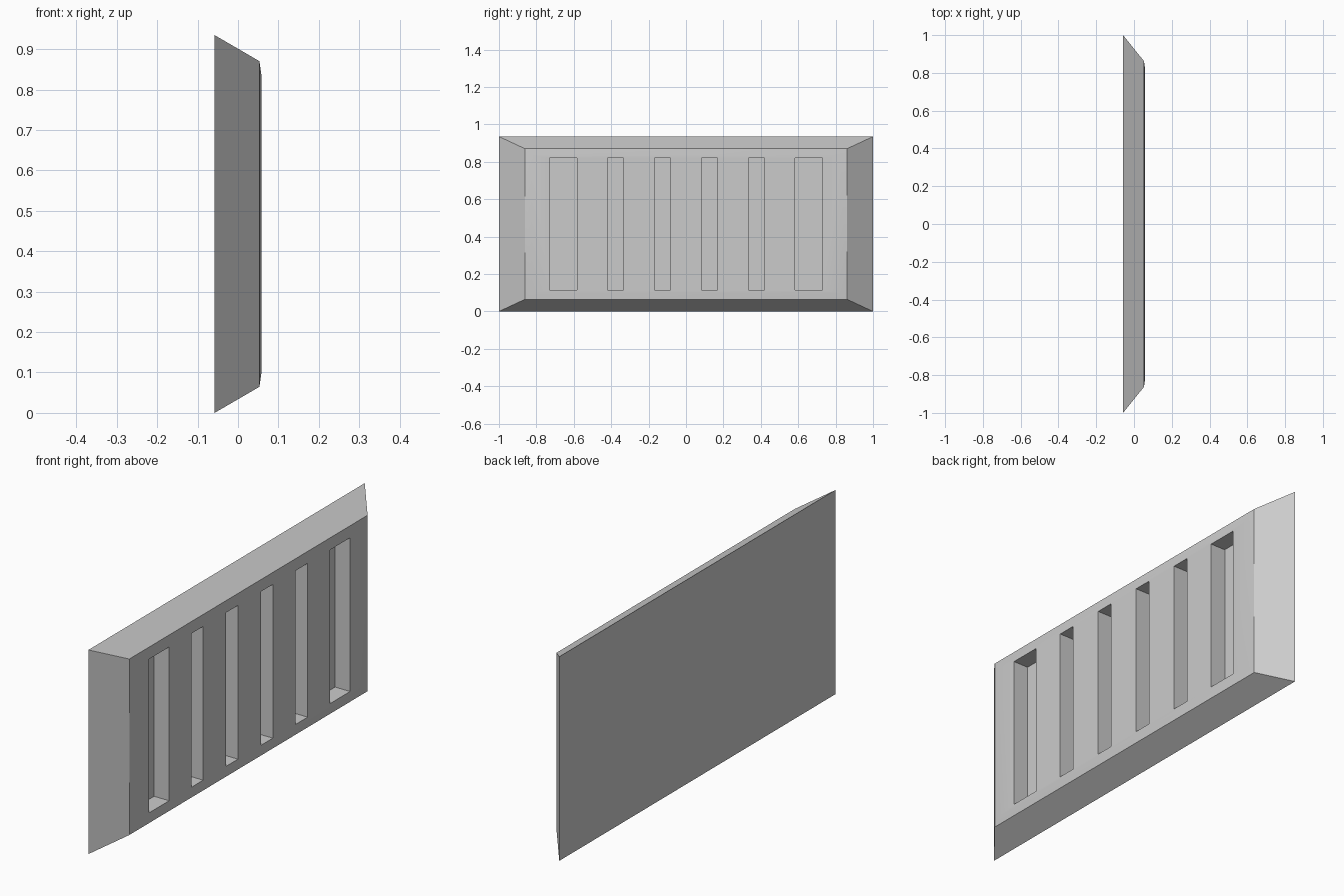
import bpy, bmesh

if "Cube" in bpy.data.objects:
    bpy.data.objects.remove(bpy.data.objects["Cube"])

H = 0.935            # overall height
MID = H / 2


def mesh_object(name, bm):
    bmesh.ops.recalc_face_normals(bm, faces=bm.faces)
    me = bpy.data.meshes.new(name)
    bm.to_mesh(me)
    bm.free()
    ob = bpy.data.objects.new(name, me)
    bpy.context.collection.objects.link(ob)
    return ob


# Panel: stacked rectangles (x, half width, half height), sloped rim and slightly raised face
bm = bmesh.new()
rings = []
for x, hy, hz in [(-0.058, 1.0, MID), (0.053, 0.862, 0.403), (0.058, 0.825, 0.368)]:
    rings.append([bm.verts.new((x, sy * hy, MID + sz * hz))
                  for sy, sz in ((-1, -1), (1, -1), (1, 1), (-1, 1))])
bm.faces.new(rings[0])
bm.faces.new(rings[-1])
for a, b in zip(rings, rings[1:]):
    for i in range(4):
        j = (i + 1) % 4
        bm.faces.new((a[i], a[j], b[j], b[i]))
panel = mesh_object("vent_panel", bm)

# Slot cutters: four narrow slots between two wide ones
FLOOR, TOP = -0.018, 0.12
bm = bmesh.new()
for side in (-1, 1):
    for yc, w in ((0.126, 0.086), (0.378, 0.086), (0.655, 0.147)):
        cube = bmesh.ops.create_cube(bm, size=1)
        for v in cube["verts"]:
            v.co.x = v.co.x * (TOP - FLOOR) + (TOP + FLOOR) / 2
            v.co.y = v.co.y * w + side * yc
            v.co.z = v.co.z * 0.704 + MID
cutter = mesh_object("slot_cutters", bm)
cutter.hide_render = True

# Cut the slots, then remove the cutters
bpy.context.view_layer.objects.active = panel
panel.select_set(True)
mod = panel.modifiers.new("slots", 'BOOLEAN')
mod.operation = 'DIFFERENCE'
mod.solver = 'EXACT'
mod.object = cutter
bpy.ops.object.modifier_apply(modifier=mod.name)
bpy.data.objects.remove(cutter, do_unlink=True)

# Soft shading across the gently raised face, sharp elsewhere
bpy.ops.object.shade_smooth_by_angle(angle=0.4)
